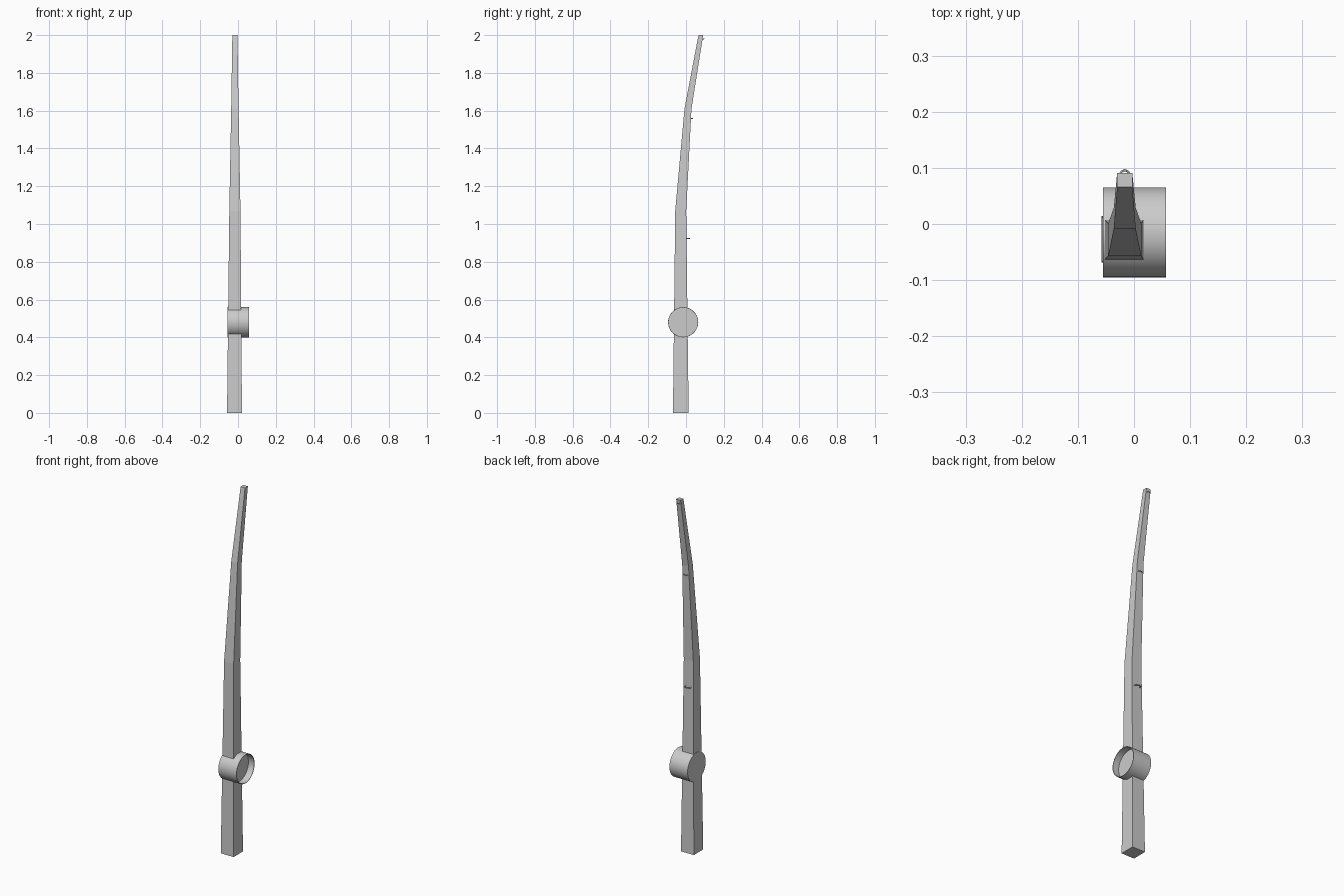
import bpy, bmesh, math

if "Cube" in bpy.data.objects:
    bpy.data.objects.remove(bpy.data.objects["Cube"])

def make_object(name, bm):
    bmesh.ops.recalc_face_normals(bm, faces=bm.faces)
    mesh = bpy.data.meshes.new(name)
    bm.to_mesh(mesh)
    bm.free()
    ob = bpy.data.objects.new(name, mesh)
    bpy.context.collection.objects.link(ob)
    return ob

# Rod: tapering square section, swept through four stations (z, x0, x1, y0, y1)
stations = [(0.0, -0.058, 0.021, -0.069, 0.014),
            (1.07, -0.046, 0.013, -0.057, 0.001),
            (1.61, -0.036, 0.003, -0.008, 0.029),
            (2.0, -0.030, -0.003, 0.066, 0.091)]
bm = bmesh.new()
rings = [[bm.verts.new(p) for p in ((x0, y0, z), (x1, y0, z), (x1, y1, z), (x0, y1, z))]
         for z, x0, x1, y0, y1 in stations]
for a, b in zip(rings, rings[1:]):
    for i in range(4):
        j = (i + 1) % 4
        bm.faces.new((a[i], a[j], b[j], b[i]))
bm.faces.new(rings[0])
bm.faces.new(rings[-1])
make_object("rod", bm)

# Reel: closed disc on the left, thin-walled cup open on the right
SIDES = 32
profile = [(-0.055, 0.08), (0.057, 0.08), (0.057, 0.077), (0.021, 0.077)]
bm = bmesh.new()
loops = []
for x, r in profile:
    loops.append([bm.verts.new((x, -0.015 + r * math.cos(t), 0.48 + r * math.sin(t)))
                  for t in (2 * math.pi * k / SIDES for k in range(SIDES))])
for a, b in zip(loops, loops[1:]):
    for i in range(SIDES):
        j = (i + 1) % SIDES
        bm.faces.new((a[i], a[j], b[j], b[i]))
bm.faces.new(loops[0])
bm.faces.new(loops[-1])
reel = make_object("reel", bm)
bpy.context.view_layer.objects.active = reel
reel.select_set(True)
bpy.ops.object.shade_smooth_by_angle()

# Line guides: small wire arches on the back of the rod (z, y, half width, height)
def line_guide(name, z, y, half, height, thick):
    curve = bpy.data.curves.new(name, 'CURVE')
    curve.dimensions = '3D'
    curve.bevel_depth = thick
    curve.bevel_resolution = 0
    curve.use_fill_caps = True
    spline = curve.splines.new('POLY')
    spline.points.add(4)
    for k, p in enumerate(spline.points):
        t = math.pi * k / 4
        p.co = (-0.0165 + half * math.cos(t), y + height * math.sin(t), z, 1)
    ob = bpy.data.objects.new(name, curve)
    bpy.context.collection.objects.link(ob)

line_guide("lower_line_guide", 0.923, 0.002, 0.018, 0.018, 0.003)
line_guide("middle_line_guide", 1.558, 0.023, 0.013, 0.013, 0.0025)
line_guide("tip_line_guide", 1.98, 0.086, 0.009, 0.010, 0.002)
